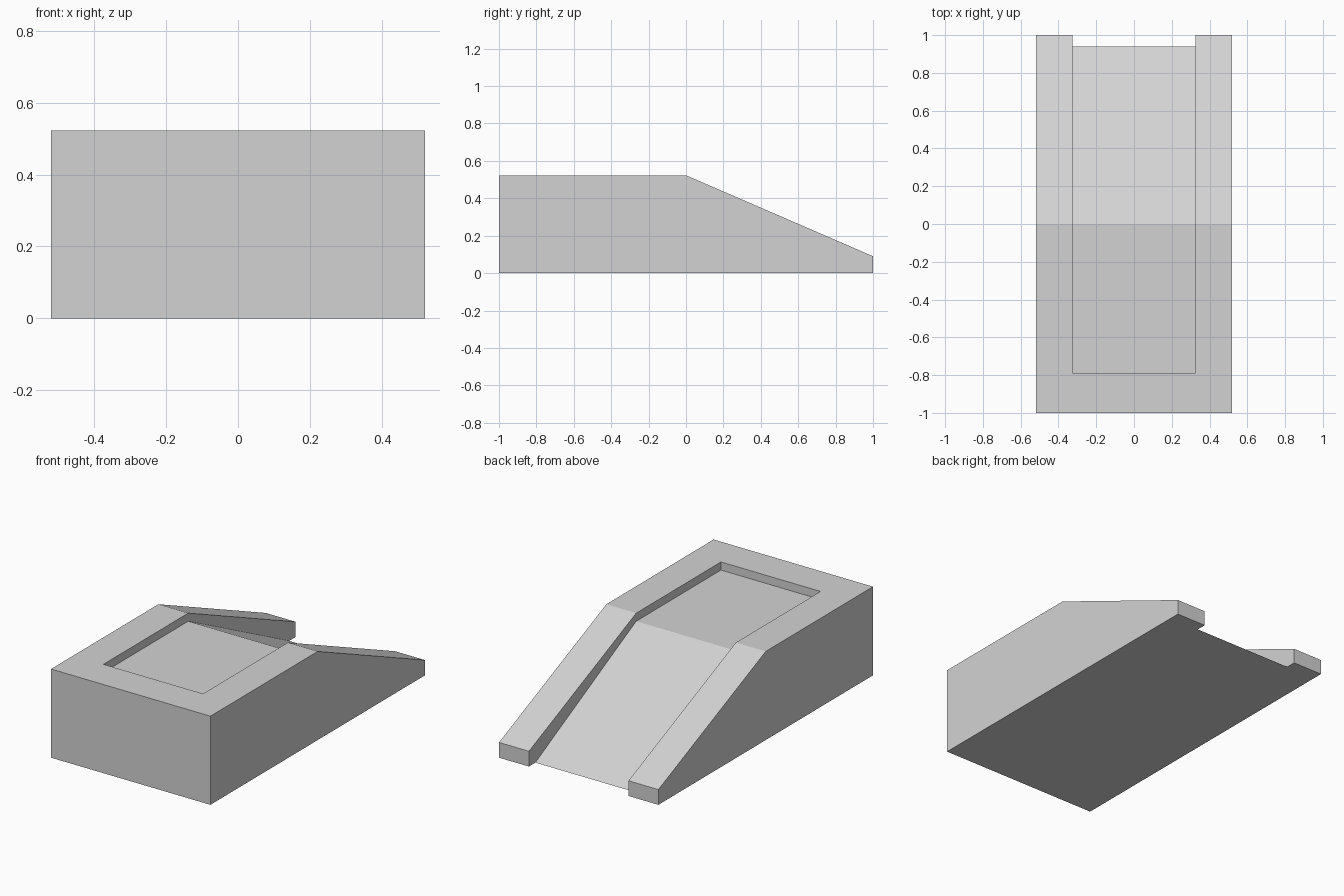
import bpy
import bmesh

cube = bpy.data.objects.get("Cube")
if cube:
    bpy.data.objects.remove(cube, do_unlink=True)

HALF_WIDTH, HEIGHT = 0.52, 0.523
CHANNEL_HALF, FLOOR = 0.325, 0.475
CHANNEL_FRONT, CHANNEL_END = -0.79, 0.94

grey = bpy.data.materials.new("light grey")
grey.use_nodes = True
colour = (0.65, 0.65, 0.65, 1)
grey.diffuse_color = colour
grey.node_tree.nodes["Principled BSDF"].inputs["Base Color"].default_value = colour


def extrude_profile(name, profile, half_width):
    """Extrude a side profile of (y, z) points symmetrically along x."""
    bm = bmesh.new()
    face = bm.faces.new([bm.verts.new((-half_width, y, z)) for y, z in profile])
    result = bmesh.ops.extrude_face_region(bm, geom=[face])
    moved = [v for v in result["geom"] if isinstance(v, bmesh.types.BMVert)]
    bmesh.ops.translate(bm, verts=moved, vec=(2 * half_width, 0, 0))
    bmesh.ops.recalc_face_normals(bm, faces=bm.faces)
    mesh = bpy.data.meshes.new(name)
    bm.to_mesh(mesh)
    bm.free()
    mesh.materials.append(grey)
    obj = bpy.data.objects.new(name, mesh)
    bpy.context.collection.objects.link(obj)
    return obj


# Wedge body with a level front half and a sloping back half
body = extrude_profile(
    "ramp_body",
    [(-1, 0), (1, 0), (1, 0.09), (0, HEIGHT), (-1, HEIGHT)],
    HALF_WIDTH)

# Channel sunk into the top, running out through the ground at the back
overrun = 1.2
drop = FLOOR * (1 - overrun / CHANNEL_END)
cutter = extrude_profile(
    "channel_cutter",
    [(CHANNEL_FRONT, FLOOR), (0, FLOOR), (overrun, drop),
     (overrun, 1), (CHANNEL_FRONT, 1)],
    CHANNEL_HALF)
cutter.hide_render = True

cut = body.modifiers.new("channel", "BOOLEAN")
cut.operation = "DIFFERENCE"
cut.solver = "EXACT"
cut.object = cutter

# Apply the cut and discard the helper
bpy.context.view_layer.objects.active = body
body.select_set(True)
bpy.ops.object.modifier_apply(modifier=cut.name)
bpy.data.objects.remove(cutter, do_unlink=True)
